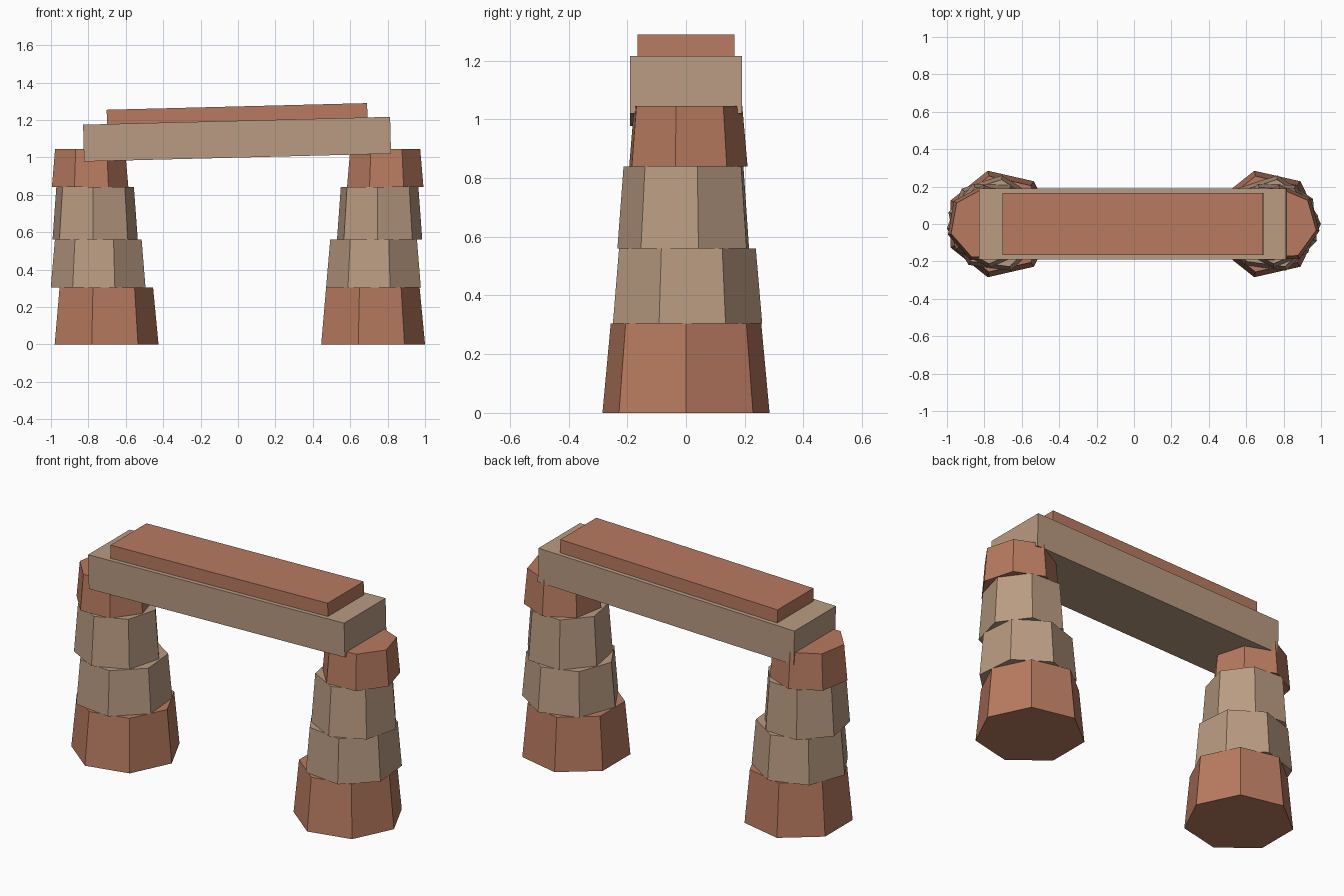
import bpy, bmesh, math

if "Cube" in bpy.data.objects:
    bpy.data.objects.remove(bpy.data.objects["Cube"])

SIDES = 7
TWIST = 0.54   # each stone is turned a little further than the one below
TILT = 0.0255  # lintel rises slightly to the right


def material(name, rgb):
    m = bpy.data.materials.new(name)
    m.diffuse_color = (*rgb, 1)
    m.use_nodes = True
    m.node_tree.nodes["Principled BSDF"].inputs["Base Color"].default_value = m.diffuse_color
    return m


TERRACOTTA = material("terracotta stone", (0.479, 0.195, 0.117))
TAN = material("tan stone", (0.485, 0.328, 0.223))


def finish(name, bm, mat):
    bmesh.ops.recalc_face_normals(bm, faces=bm.faces)
    me = bpy.data.meshes.new(name)
    bm.to_mesh(me)
    bm.free()
    me.materials.append(mat)
    ob = bpy.data.objects.new(name, me)
    bpy.context.collection.objects.link(ob)
    return ob


def drum(name, x, z0, z1, r0, r1, turn, mat):
    """Tapered seven-sided stone with its first corner at angle 'turn'."""
    bm = bmesh.new()
    rings = []
    for r, z in ((r0, z0), (r1, z1)):
        angles = [turn + math.tau * i / SIDES for i in range(SIDES)]
        rings.append([bm.verts.new((x + r * math.cos(a), r * math.sin(a), z)) for a in angles])
    low, high = rings
    bm.faces.new(low[::-1])
    bm.faces.new(high)
    for i in range(SIDES):
        j = (i + 1) % SIDES
        bm.faces.new((low[i], low[j], high[j], high[i]))
    return finish(name, bm, mat)


def block(name, centre, size, mat):
    """Box tilted about the y axis."""
    bm = bmesh.new()
    bmesh.ops.create_cube(bm, size=1)
    bmesh.ops.scale(bm, vec=size, verts=bm.verts)
    ob = finish(name, bm, mat)
    ob.location = centre
    ob.rotation_euler.y = -TILT
    return ob


# Pillar stones: left x, right x, bottom z, top z, bottom radius, top radius, colour
STONES = [
    (-0.717, 0.708, 0.000, 0.305, 0.292, 0.263, TERRACOTTA),
    (-0.740, 0.732, 0.305, 0.560, 0.262, 0.240, TAN),
    (-0.766, 0.755, 0.560, 0.840, 0.234, 0.213, TAN),
    (-0.793, 0.785, 0.840, 1.045, 0.210, 0.192, TERRACOTTA),
]
for i, (xl, xr, z0, z1, r0, r1, mat) in enumerate(STONES):
    for side, x in (("left", xl), ("right", xr)):
        drum(f"{side}_pillar_stone_{i + 1}", x, z0, z1, r0, r1, i * TWIST, mat)

# Lintel and the thinner slab on top
block("lintel", (-0.005, 0, 1.097), (1.642, 0.38, 0.197), TAN)
block("top_slab", (-0.005, 0, 1.232), (1.393, 0.33, 0.08), TERRACOTTA)
